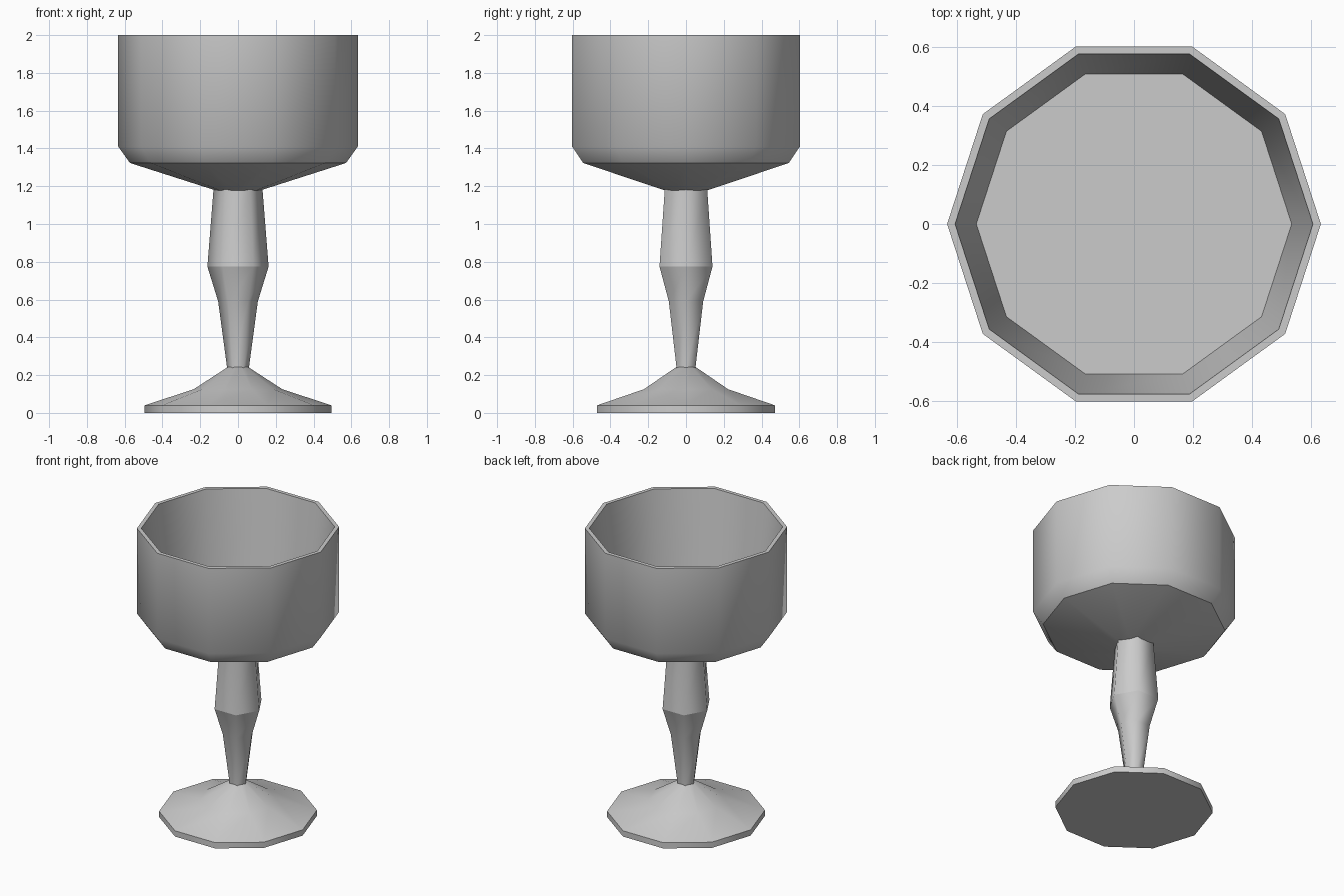
import bpy, bmesh, math

cube = bpy.data.objects.get("Cube")
if cube:
    bpy.data.objects.remove(cube, do_unlink=True)

grey = bpy.data.materials.new("plain_grey")
grey.use_nodes = True
COLOR = (0.6, 0.6, 0.6, 1)
grey.diffuse_color = COLOR
grey.node_tree.nodes["Principled BSDF"].inputs["Base Color"].default_value = COLOR


def lathe(name, profile, sides, smooth_angle, crease=None):
    """Turn (radius, height) points into a closed faceted solid; crease is a ring kept sharp."""
    bm = bmesh.new()
    rings = []
    for r, z in profile:
        rings.append([bm.verts.new((r * math.cos(math.tau * i / sides),
                                    r * math.sin(math.tau * i / sides), z))
                      for i in range(sides)])
    for low, high in zip(rings, rings[1:]):
        for i in range(sides):
            j = (i + 1) % sides
            bm.faces.new((low[i], low[j], high[j], high[i]))
    bm.faces.new(rings[0][::-1])
    bm.faces.new(rings[-1])
    bmesh.ops.recalc_face_normals(bm, faces=bm.faces)
    if crease is not None:
        ring = rings[crease]
        for a, b in zip(ring, ring[1:] + ring[:1]):
            bm.edges.get((a, b)).smooth = False
    mesh = bpy.data.meshes.new(name)
    bm.to_mesh(mesh)
    bm.free()
    mesh.materials.append(grey)
    obj = bpy.data.objects.new(name, mesh)
    bpy.context.collection.objects.link(obj)
    bpy.ops.object.select_all(action='DESELECT')
    obj.select_set(True)
    bpy.context.view_layer.objects.active = obj
    bpy.ops.object.shade_smooth_by_angle(angle=math.radians(smooth_angle),
                                         keep_sharp_edges=True)


# Ten-sided foot: thin rim rising to a flared cone
lathe("foot", [(0.495, 0), (0.495, 0.04), (0.235, 0.125), (0.055, 0.242)], 10, 40)

# Six-sided stem with a sharp-edged swelling in the middle
lathe("stem", [(0.058, 0.22), (0.058, 0.24), (0.105, 0.59), (0.162, 0.775),
               (0.13, 1.18), (0.13, 1.2)], 6, 62, crease=3)

# Ten-sided bowl: cone underside, chamfer, wall, rim, tapered hollow, flat floor
lathe("bowl", [(0.1, 1.172), (0.572, 1.323), (0.634, 1.41), (0.634, 2),
               (0.607, 2), (0.535, 1.36)], 10, 42, crease=1)
